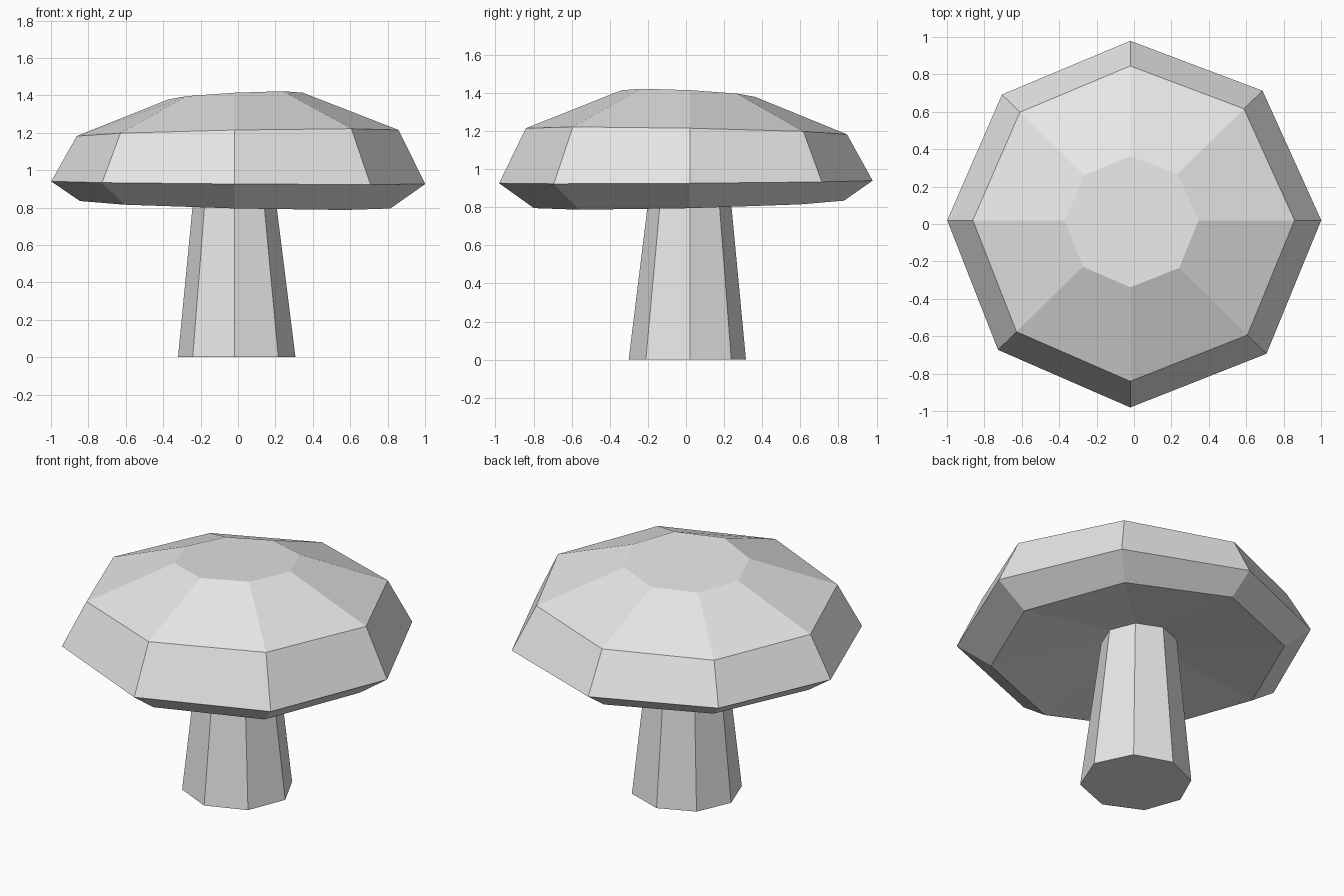
import bpy
import bmesh
from math import cos, sin, pi

SIDES = 8
CENTRE_X, CENTRE_Y = -0.02, 0.02

cube = bpy.data.objects.get("Cube")
if cube:
    bpy.data.objects.remove(cube, do_unlink=True)

grey = bpy.data.materials.new("plain_grey")
grey.use_nodes = True
colour = (0.8, 0.8, 0.8, 1.0)
grey.diffuse_color = colour
grey.node_tree.nodes["Principled BSDF"].inputs["Base Color"].default_value = colour


def add_ring(bm, radius, height, tilt, skew):
    """Octagon that leans along the front-left diagonal and bulges that way."""
    ring = []
    for i in range(SIDES):
        angle = 2 * pi * i / SIDES
        r = radius * (1 + skew * cos(angle + pi / 4))
        x = r * cos(angle)
        y = 0.98 * r * sin(angle)
        ring.append(bm.verts.new((CENTRE_X + x, CENTRE_Y + y,
                                  height + tilt * (x - y))))
    return ring


def lofted_part(name, sections):
    """Bridge rings listed from bottom to top and close both ends."""
    bm = bmesh.new()
    rings = [add_ring(bm, *section) for section in sections]
    for low, high in zip(rings, rings[1:]):
        for i in range(SIDES):
            j = (i + 1) % SIDES
            bm.faces.new((low[i], low[j], high[j], high[i]))
    bm.faces.new(rings[0][::-1])
    bm.faces.new(rings[-1])
    bmesh.ops.recalc_face_normals(bm, faces=bm.faces[:])
    mesh = bpy.data.meshes.new(name)
    bm.to_mesh(mesh)
    bm.free()
    mesh.materials.append(grey)
    part = bpy.data.objects.new(name, mesh)
    bpy.context.collection.objects.link(part)
    return part


# Tapering stem: radius, height, tilt, skew
lofted_part("stem", [
    (0.314, 0.0, 0.0, 0.06),
    (0.212, 0.92, 0.0, 0.0),
])

# Faceted cap with a hollowed underside, a wide rim and a leaning flat top
lofted_part("cap", [
    (0.205, 0.905, -0.01, 0.0),
    (0.83, 0.815, -0.024, 0.008),
    (1.0, 0.933, -0.007, 0.03),
    (0.86, 1.198, 0.019, 0.03),
    (0.358, 1.396, 0.05, 0.03),
])
